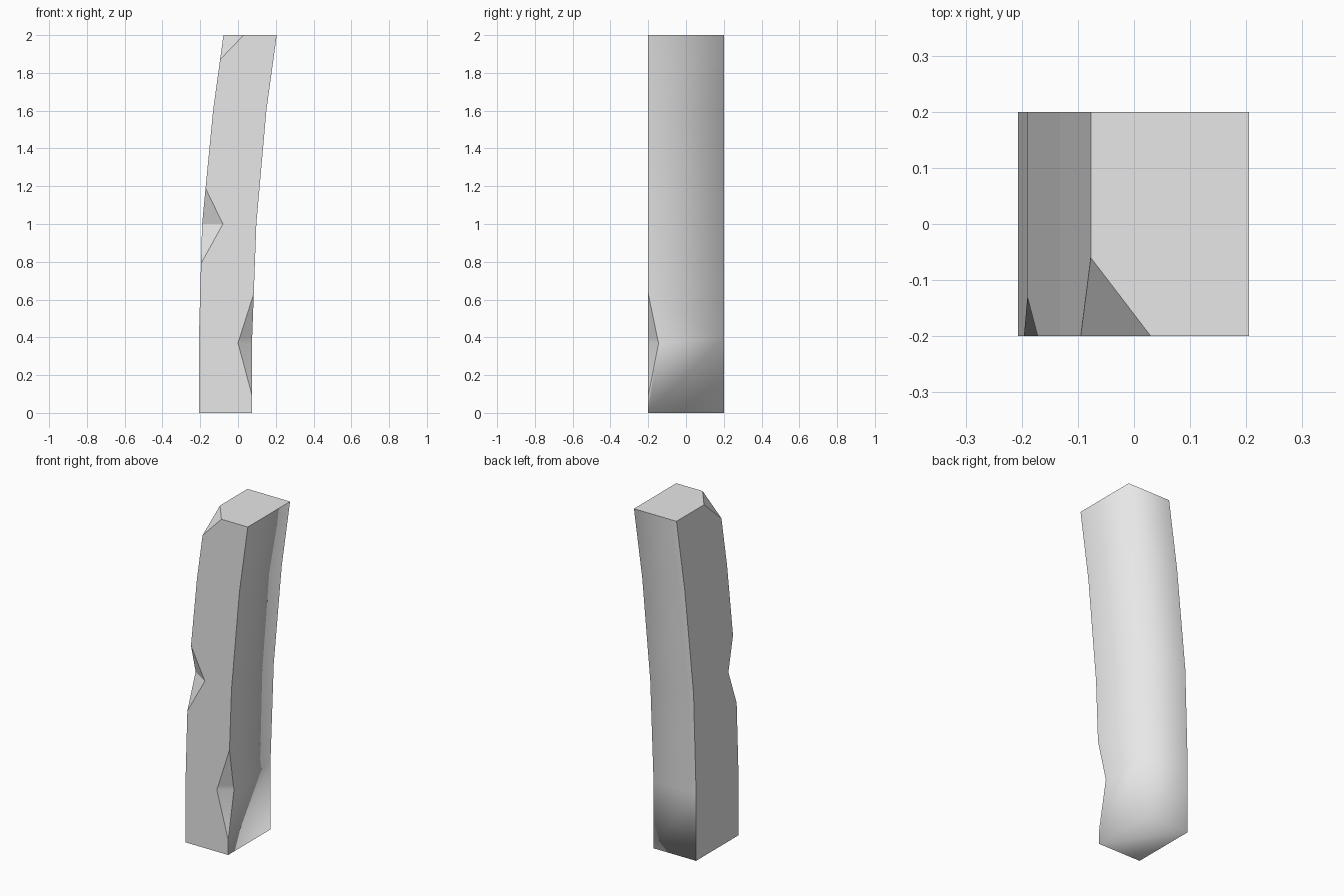
import bpy
import bmesh
from mathutils import Vector

cube = bpy.data.objects.get("Cube")
if cube:
    bpy.data.objects.remove(cube, do_unlink=True)

HALF = 0.2  # half depth
# Leaning outline: height, -x edge, +x edge
ROWS = [(0, -0.207, 0.075), (0.4, -0.207, 0.075), (1.0, -0.19, 0.097),
        (1.6, -0.132, 0.15), (2.0, -0.077, 0.205)]


def make_object(name, bm):
    bmesh.ops.recalc_face_normals(bm, faces=bm.faces)
    mesh = bpy.data.meshes.new(name)
    bm.to_mesh(mesh)
    bm.free()
    obj = bpy.data.objects.new(name, mesh)
    bpy.context.collection.objects.link(obj)
    return obj


def chip_cutter(name, top, front, bottom, side):
    """Wedge through four points, stretched past the post's faces."""
    top, front, bottom, side = map(Vector, (top, front, bottom, side))
    mid = (front + side) / 2
    bm = bmesh.new()
    for p in (top, front, bottom, side):
        bm.verts.new(p + (p - mid) * 0.5)
    bmesh.ops.convex_hull(bm, input=bm.verts)
    cutter = make_object(name, bm)
    cutter.hide_render = True
    return cutter


# Bent post, built as stacked rings
bm = bmesh.new()
rings = [[bm.verts.new(p) for p in ((l, -HALF, z), (r, -HALF, z), (r, HALF, z), (l, HALF, z))]
         for z, l, r in ROWS]
for low, high in zip(rings, rings[1:]):
    for i in range(4):
        j = (i + 1) % 4
        bm.faces.new((low[i], low[j], high[j], high[i]))
bm.faces.new(rings[0][::-1])
bm.faces.new(rings[-1])

# Slice off the top front corner
a, b, c = Vector((-0.077, -0.06, 2)), Vector((0.03, -HALF, 2)), Vector((-0.095, -HALF, 1.87))
normal = (b - a).cross(c - a).normalized()
if normal.y > 0:
    normal.negate()
cut = bmesh.ops.bisect_plane(bm, geom=bm.verts[:] + bm.edges[:] + bm.faces[:],
                             plane_co=a, plane_no=normal, clear_outer=True)
rim = [e for e in cut["geom_cut"] if isinstance(e, bmesh.types.BMEdge)]
bmesh.ops.contextual_create(bm, geom=rim)
post = make_object("post", bm)

# Chips knocked out of the two front edges
cutters = [
    chip_cutter("middle_chip", (-0.172, -HALF, 1.19), (-0.08, -HALF, 1.0),
                (-0.196, -HALF, 0.79), (-0.19, -0.13, 1.0)),
    chip_cutter("lower_chip", (0.083, -HALF, 0.63), (0.0, -HALF, 0.37),
                (0.075, -HALF, 0.09), (0.075, -0.145, 0.37)),
]
bpy.context.view_layer.objects.active = post
for cutter in cutters:
    mod = post.modifiers.new(cutter.name, "BOOLEAN")
    mod.operation = "DIFFERENCE"
    mod.solver = "EXACT"
    mod.object = cutter
    bpy.ops.object.modifier_apply(modifier=mod.name)
for cutter in cutters:
    bpy.data.objects.remove(cutter, do_unlink=True)

# Back, +x side and underside share soft shading; the rest stays faceted
bm = bmesh.new()
bm.from_mesh(post.data)
bm.normal_update()
for f in bm.faces:
    n = f.normal
    is_chip = n.x > 0.3 and n.y < -0.3
    f.smooth = n.x > 0.8 or n.y > 0.8 or n.z < -0.9 or is_chip
for e in bm.edges:
    if len({f.normal.y < -0.3 for f in e.link_faces}) > 1:
        e.smooth = False
bm.to_mesh(post.data)
bm.free()

# Plain grey
mat = bpy.data.materials.new("light_grey")
mat.use_nodes = True
grey = (0.8, 0.8, 0.8, 1)
mat.diffuse_color = grey
mat.node_tree.nodes["Principled BSDF"].inputs["Base Color"].default_value = grey
post.data.materials.clear()
post.data.materials.append(mat)
for poly in post.data.polygons:
    poly.material_index = 0
